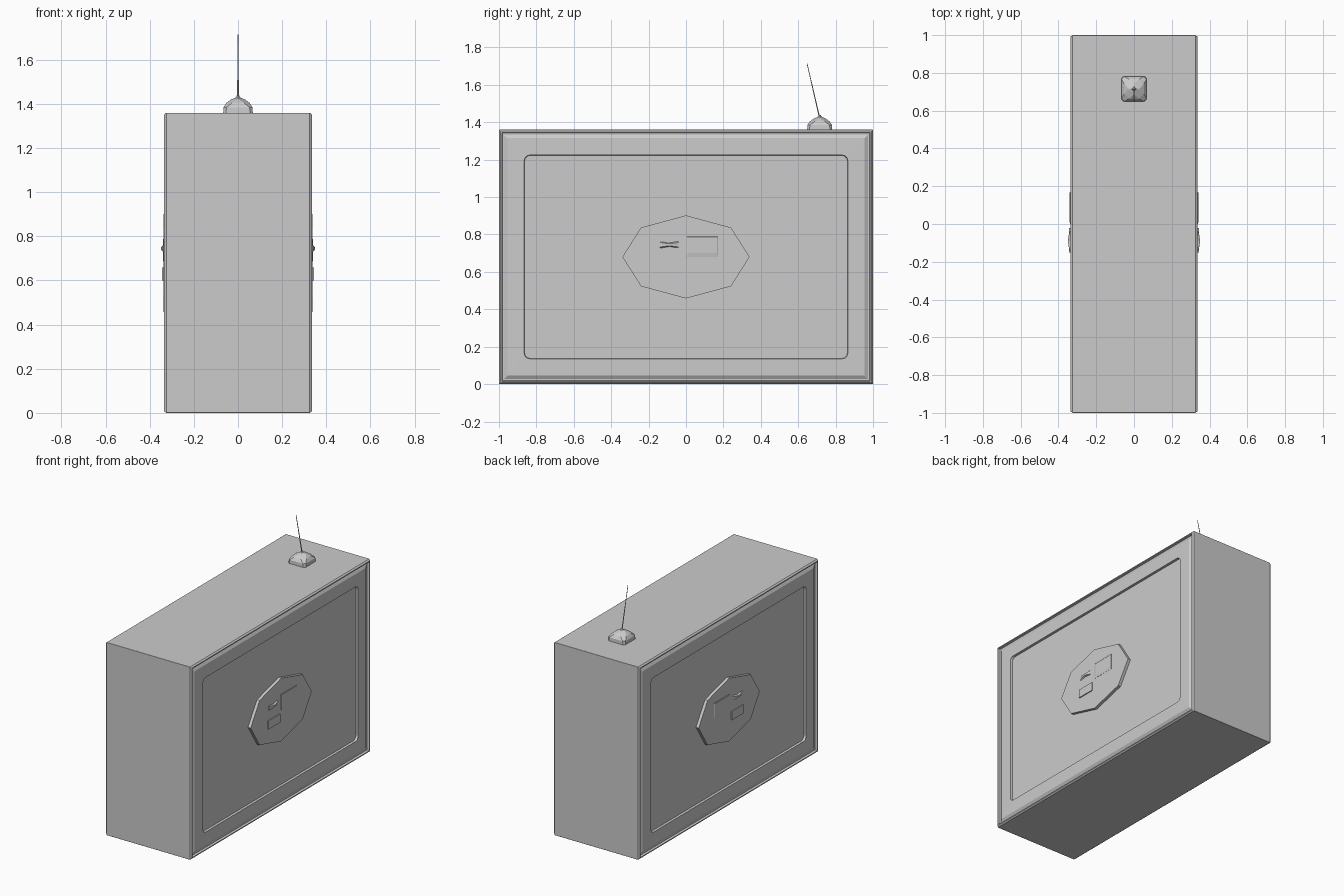
import bpy, bmesh, math
from mathutils import Vector

if "Cube" in bpy.data.objects:
    bpy.data.objects.remove(bpy.data.objects["Cube"])


def finish(bm, name, mirror=False, smooth=False):
    bmesh.ops.recalc_face_normals(bm, faces=bm.faces)
    me = bpy.data.meshes.new(name)
    bm.to_mesh(me)
    bm.free()
    ob = bpy.data.objects.new(name, me)
    bpy.context.collection.objects.link(ob)
    bpy.ops.object.select_all(action='DESELECT')
    ob.select_set(True)
    bpy.context.view_layer.objects.active = ob
    if smooth:
        bpy.ops.object.shade_smooth_by_angle(angle=math.radians(30))
    if mirror:
        ob.modifiers.new("Mirror", 'MIRROR')
    return ob


def loft(name, rings, cap_start=True, cap_end=True, **kw):
    bm = bmesh.new()
    vs = [[bm.verts.new(p) for p in r] for r in rings]
    n = len(rings[0])
    for a, b in zip(vs, vs[1:]):
        for i in range(n):
            j = (i + 1) % n
            bm.faces.new((a[i], a[j], b[j], b[i]))
    if cap_start:
        bm.faces.new(vs[0])
    if cap_end:
        bm.faces.new(vs[-1])
    return finish(bm, name, **kw)


def rounded_rect(hw, hh, r, steps=3):
    pts = []
    for k, (sx, sy) in enumerate([(1, 1), (-1, 1), (-1, -1), (1, -1)]):
        for s in range(steps + 1):
            a = math.pi / 2 * (k + s / steps)
            pts.append((sx * (hw - r) + r * math.cos(a), sy * (hh - r) + r * math.sin(a)))
    return pts


CZ = 0.68

# Case: half profile (x, inset, corner radius) from the middle to the recessed side panel
profile = [(0, 0, .002), (.325, 0, .002), (.335, .008, .002), (.335, .015, .002),
           (.320, .018, .002), (.320, .027, .002), (.331, .045, .003),
           (.332, .135, .03), (.316, .137, .03)]
loft("case", [[(x, y, CZ + z) for y, z in rounded_rect(1 - i, CZ - i, r)]
              for x, i, r in profile], cap_start=False, mirror=True)

# Eight-sided oval plate on each side
def oval(x, s=1):
    return [(x, .34 * s * math.cos(k * math.pi / 4), CZ + .222 * s * math.sin(k * math.pi / 4))
            for k in range(8)]

loft("oval_plate", [oval(.312), oval(.337)], mirror=True)


# Small fittings on the plates
def rect(x, y0, y1, z0, z1):
    return [(x, y0, z0), (x, y1, z0), (x, y1, z1), (x, y0, z1)]

loft("lower_block", [rect(.33, -.15, -.02, .60, .66), rect(.344, -.15, -.02, .60, .66)], mirror=True)
loft("raised_panel", [rect(.33, 0, .17, .68, .79), rect(.338, 0, .17, .68, .79),
                      rect(.341, .012, .165, .70, .786)], mirror=True)


# Pinched handle: sections along y as (y, half height, outer x)
handle = [(-.14, .025, .340), (-.115, .017, .347), (-.09, .012, .350),
          (-.065, .017, .347), (-.04, .025, .340)]
loft("handle", [[(.33, y, .745 - h), (x, y, .745 - h * .5), (x, y, .745 + h * .5), (.33, y, .745 + h)]
                for y, h, x in handle], mirror=True)

# Aerial base: faceted dome on a rounded square foot
AY = .715
dome = [(1.36, .067, .012), (1.385, .066, .014), (1.405, .052, .025),
        (1.42, .032, .028), (1.428, .012, .0115), (1.44, .004, .0035)]
loft("aerial_base", [[(x, AY + y, z) for x, y in rounded_rect(h, h, r, 1)] for z, h, r in dome])

# Thin leaning aerial
def ring(c, r):
    return [(c[0] + r * math.cos(k * math.pi / 3), c[1] + r * math.sin(k * math.pi / 3), c[2])
            for k in range(6)]

loft("aerial", [ring((0, AY, 1.42), .004), ring((0, .647, 1.715), .002)])
